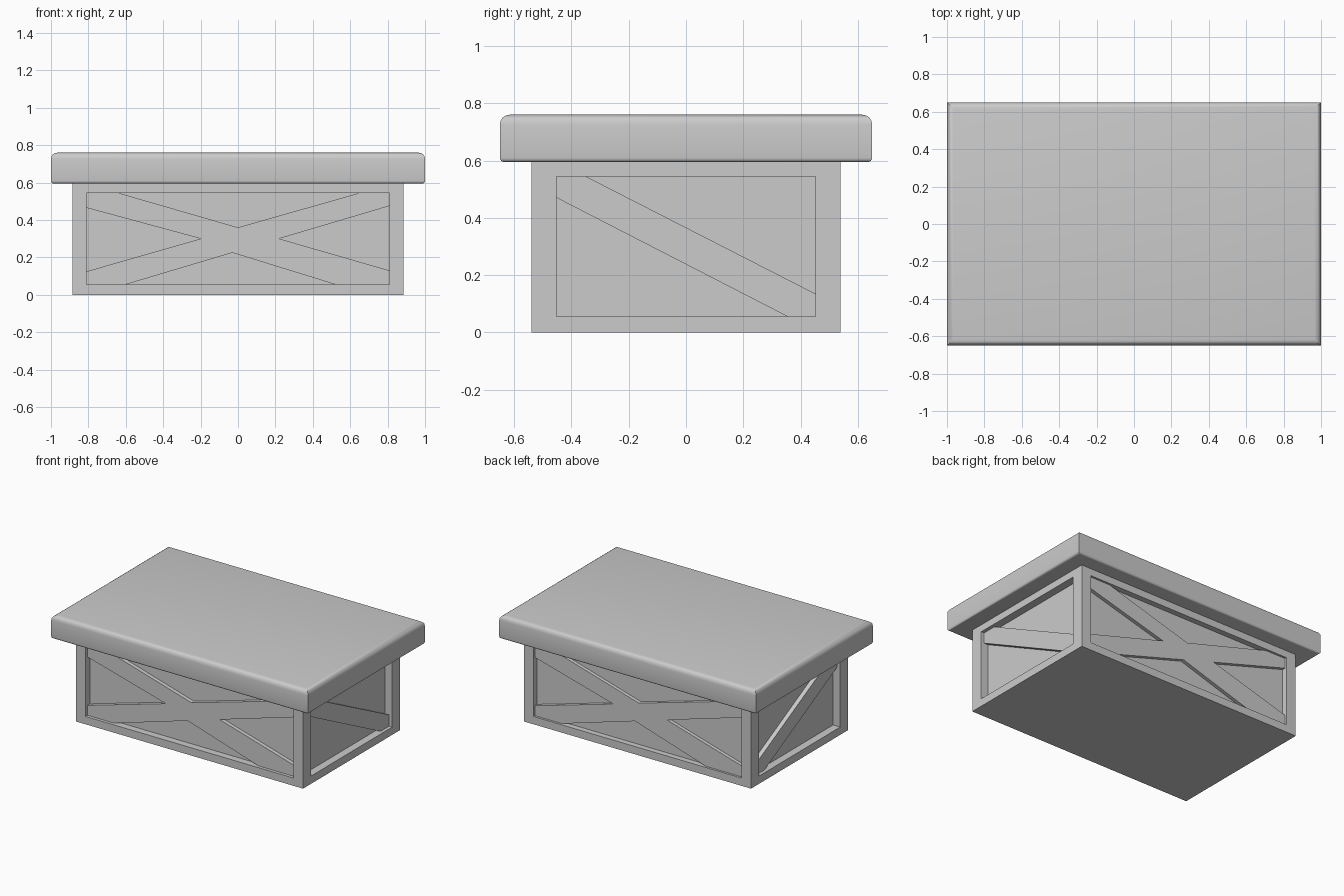
import bpy, bmesh

if "Cube" in bpy.data.objects:
    bpy.data.objects.remove(bpy.data.objects["Cube"])

HX, HY, BASE_H = 0.885, 0.54, 0.60
PX, PY, Z0, Z1 = 0.81, 0.452, 0.055, 0.545   # recessed panel limits


def finish(bm, name):
    bmesh.ops.recalc_face_normals(bm, faces=bm.faces[:])
    mesh = bpy.data.meshes.new(name)
    bm.to_mesh(mesh)
    bm.free()
    obj = bpy.data.objects.new(name, mesh)
    bpy.context.collection.objects.link(obj)
    return obj


def box(hx, hy, z0, z1):
    bm = bmesh.new()
    bmesh.ops.create_cube(bm, size=2)
    for v in bm.verts:
        v.co = (v.co.x * hx, v.co.y * hy, z0 if v.co.z < 0 else z1)
    return bm


def brace(name, outline, place, face_depth, panel_depth):
    """Extrude an outline from just behind the panel to the brace face."""
    bm = bmesh.new()
    rings = [[bm.verts.new(place(u, z, d)) for u, z in outline]
             for d in (face_depth, panel_depth + 0.004)]
    bm.faces.new(rings[0])
    bm.faces.new(rings[1][::-1])
    n = len(outline)
    for i in range(n):
        j = (i + 1) % n
        bm.faces.new((rings[0][i], rings[1][i], rings[1][j], rings[0][j]))
    return finish(bm, name)


# Base box with one recessed panel per side
LONG, SHORT, BACK = (0.05, 0.022), (0.055, 0.024), (0.04, 0.015)  # panel, brace depth
bm = box(HX, HY, 0, BASE_H)
bm.normal_update()
for f in [f for f in bm.faces if abs(f.normal.z) < 0.5]:
    n = f.normal.copy()
    axis, half = (0, PX) if abs(n.y) > 0.5 else (1, PY)
    depth = SHORT[0] if axis else (LONG[0] if n.y < 0 else BACK[0])
    bmesh.ops.inset_individual(bm, faces=[f], thickness=0.04)
    for v in f.verts:
        v.co[axis] = half if v.co[axis] > 0 else -half
        v.co.z = Z0 if v.co.z < 0.3 else Z1
    corners = f.verts[:]
    inner = bmesh.ops.extrude_discrete_faces(bm, faces=[f])["faces"][0]
    for v in inner.verts:
        v.co -= n * depth
finish(bm, "chest_base")

# Crossed braces on the front and back
cross = [(-PX, 0.465), (-PX, Z1), (-0.64, Z1), (0.0, 0.36), (0.65, Z1), (PX, Z1),
         (PX, 0.475), (0.22, 0.30), (PX, 0.13), (PX, Z0), (0.52, Z0),
         (-0.03, 0.225), (-0.60, Z0), (-PX, Z0), (-PX, 0.125), (-0.20, 0.30)]
brace("front_cross_brace", cross, lambda u, z, d: (u, d - HY, z), LONG[1], LONG[0])
brace("back_cross_brace", cross, lambda u, z, d: (-u, HY - d, z), BACK[1], BACK[0])

# Single diagonal braces on the two ends
diagonal = [(-PY, 0.47), (-PY, Z1), (-0.35, Z1), (PY, 0.135), (PY, Z0), (0.355, Z0)]
for name, s in (("right_diagonal_brace", 1), ("left_diagonal_brace", -1)):
    brace(name, diagonal, lambda u, z, d: (s * (HX - d), u, z), SHORT[1], SHORT[0])

# Lid slab with rounded top and bottom rims, sharp upright corners
bm = box(1.0, 0.65, 0.595, 0.76)
for top, width in ((True, 0.034), (False, 0.015)):
    rim = [e for e in bm.edges
           if all((abs(v.co.z - (0.76 if top else 0.595)) < 1e-5) for v in e.verts)]
    bmesh.ops.bevel(bm, geom=rim, offset=width, offset_type='OFFSET', segments=4,
                    profile=0.5, affect='EDGES')
lid = finish(bm, "lid")
bpy.context.view_layer.objects.active = lid
lid.select_set(True)
bpy.ops.object.shade_smooth_by_angle()
